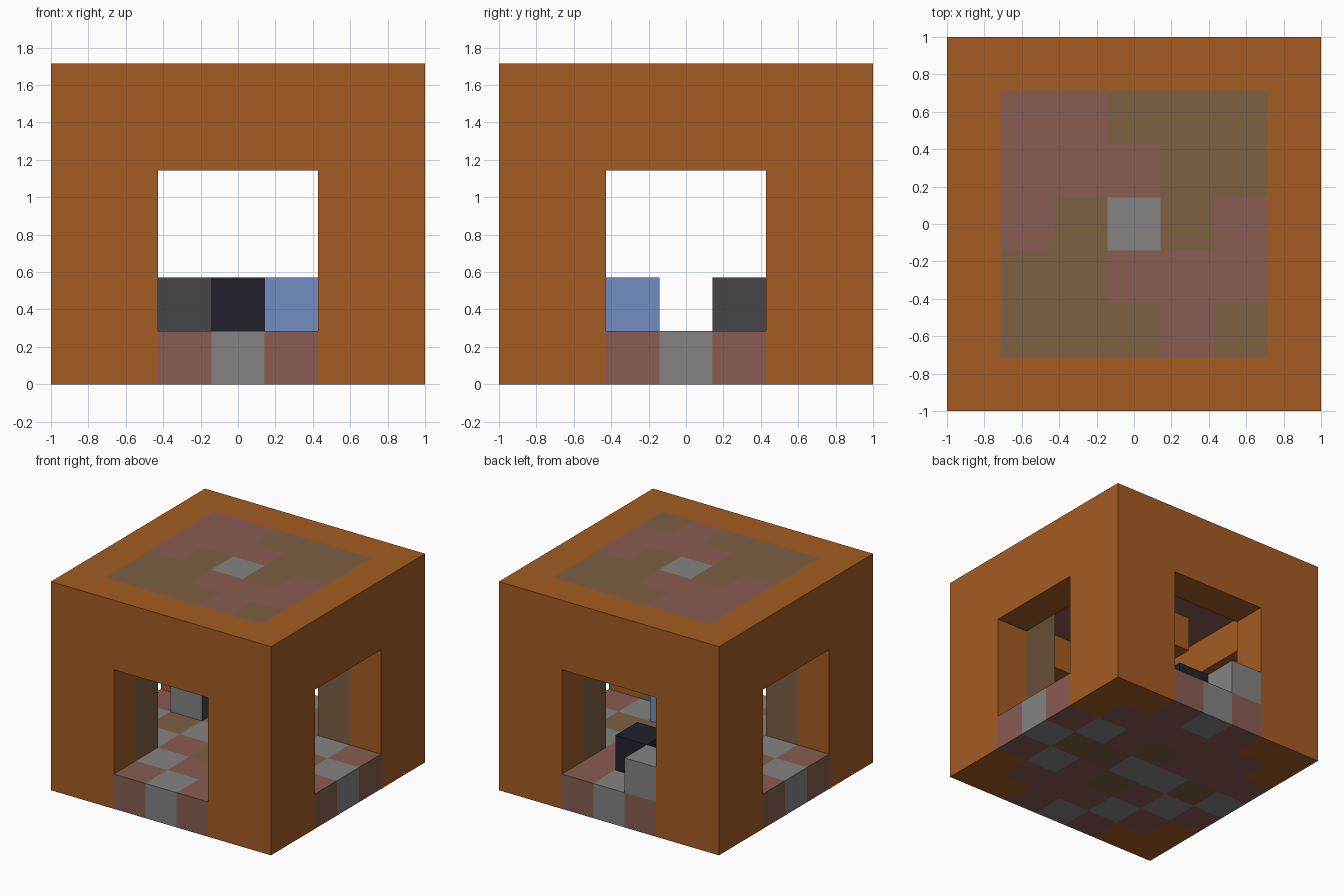
import bpy, bmesh
from mathutils import Vector

cube = bpy.data.objects.get("Cube")
if cube:
    bpy.data.objects.remove(cube, do_unlink=True)

CELL = 2 / 7


def linear(c):
    c /= 255
    return c / 12.92 if c <= 0.04045 else ((c + 0.055) / 1.055) ** 2.4


def material(name, rgb):
    m = bpy.data.materials.new(name)
    m.use_nodes = True
    col = [linear(c) for c in rgb] + [1]
    m.diffuse_color = col
    m.node_tree.nodes["Principled BSDF"].inputs["Base Color"].default_value = col
    return m


# One letter per colour, used in the plans below
MATS = {
    "o": material("orange", (164, 92, 34)),
    "p": material("dusty_pink", (136, 92, 82)),
    "t": material("taupe", (125, 96, 68)),
    "g": material("stone_grey", (133, 131, 130)),
    "d": material("dark_grey", (70, 70, 73)),
    "k": material("near_black", (33, 33, 43)),
    "b": material("light_blue", (113, 143, 193)),
}
KEYS = list(MATS)
parts = {}      # part name -> {cell: colour letter}
faces = {}      # (cell, direction) -> colour letter of a special face


def plan(name, rows, layers):
    """Add cells from a square plan; first row is the back, '.' is empty."""
    h = len(rows) // 2
    for k in layers:
        for r, row in enumerate(rows):
            for c, letter in enumerate(row):
                if letter != ".":
                    parts.setdefault(name, {})[(c - h, h - r, k)] = letter


# Outer walls with an opening on each side
plan("wall_corners",
     ["oo...oo", "o.....o", ".......", ".......", ".......", "o.....o", "oo...oo"],
     range(4))
plan("wall_top",
     ["ooooooo"] + ["o.....o"] * 5 + ["ooooooo"], (4, 5))

# Patterned floor with thresholds
plan("floor",
     ["..pgp..",
      ".ppppp.",
      "ppptpgp",
      "gtggttg",
      "pgptpgp",
      ".pgppp.",
      "..pgp.."], (0,))

# Patterned roof panel
plan("roof_panel", ["ppttt", "ppptt", "ptgtp", "ttppp", "tttpt"], (5,))

# Inner corner pillars
plan("pillars", ["....t", ".....", ".....", ".....", "t...t"], range(1, 5))

# Furnishing blocks, two of them with a dark front
parts["back_stove"] = {(-1, 3, 1): "g"}
faces[(-1, 3, 1), (0, -1, 0)] = "d"
parts["side_stove"] = {(-2, 1, 1): "g"}
faces[(-2, 1, 1), (1, 0, 0)] = "d"
parts["black_block"] = {(0, 2, 1): "k"}
parts["blue_block"] = {(1, -1, 1): "b"}
parts["hanging_block"] = {(-1, 0, 4): "o"}

solid = {cell for cells in parts.values() for cell in cells}
DIRS = [(1, 0, 0), (-1, 0, 0), (0, 1, 0), (0, -1, 0), (0, 0, 1), (0, 0, -1)]


def build(name, cells):
    bm = bmesh.new()
    for cell, letter in cells.items():
        centre = (Vector(cell) + Vector((0, 0, 0.5))) * CELL
        for d in DIRS:
            if tuple(a + b for a, b in zip(cell, d)) in solid:
                continue
            n = Vector(d)
            u = Vector((d[1], d[2], d[0]))
            v = n.cross(u)
            ring = [bm.verts.new(centre + (n + u * s + v * t) * CELL / 2)
                    for s, t in ((-1, -1), (1, -1), (1, 1), (-1, 1))]
            f = bm.faces.new(ring)
            f.material_index = KEYS.index(faces.get((cell, d), letter))
    bmesh.ops.remove_doubles(bm, verts=bm.verts, dist=0.001)
    # Merge flat neighbours of the same colour
    bmesh.ops.dissolve_limit(bm, angle_limit=0.01, verts=bm.verts,
                             edges=bm.edges, delimit={"MATERIAL"})
    mesh = bpy.data.meshes.new(name)
    bm.to_mesh(mesh)
    bm.free()
    for key in KEYS:
        mesh.materials.append(MATS[key])
    bpy.context.scene.collection.objects.link(bpy.data.objects.new(name, mesh))


for part_name, part_cells in parts.items():
    build(part_name, part_cells)
